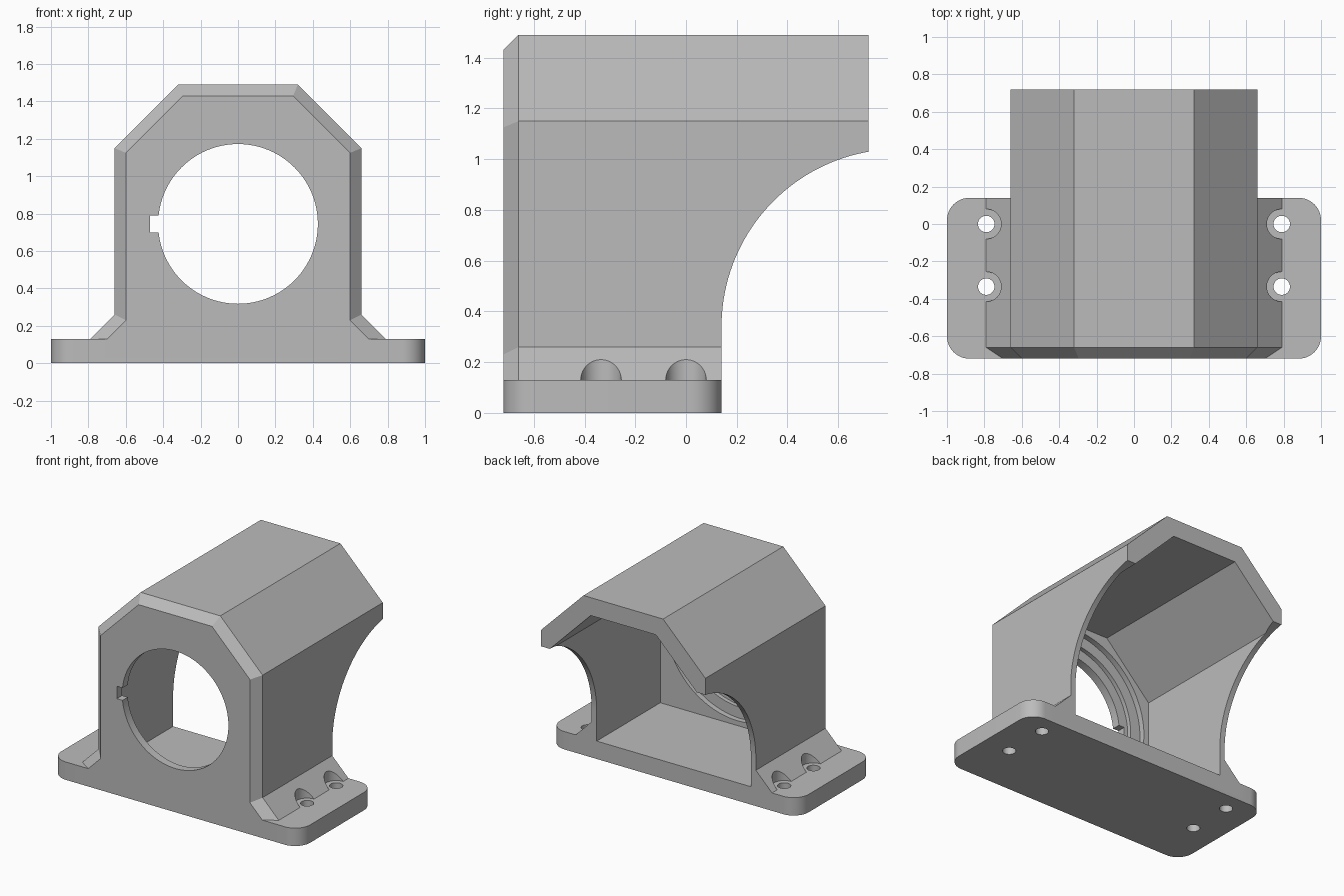
import bpy, bmesh, math
from mathutils import Matrix

cube = bpy.data.objects.get("Cube")
if cube:
    bpy.data.objects.remove(cube, do_unlink=True)

grey = bpy.data.materials.new("plain grey")
grey.use_nodes = True
colour = (0.5, 0.5, 0.5, 1)
grey.diffuse_color = colour
grey.node_tree.nodes["Principled BSDF"].inputs["Base Color"].default_value = colour


def loft(name, rings):
    """Closed solid through matching rings of 3D points."""
    bm = bmesh.new()
    loops = [[bm.verts.new(p) for p in ring] for ring in rings]
    n = len(loops[0])
    bm.faces.new(loops[0])
    bm.faces.new(loops[-1])
    for a, b in zip(loops, loops[1:]):
        for i in range(n):
            j = (i + 1) % n
            bm.faces.new((a[i], a[j], b[j], b[i]))
    bmesh.ops.recalc_face_normals(bm, faces=bm.faces)
    mesh = bpy.data.meshes.new(name)
    bm.to_mesh(mesh)
    bm.free()
    mesh.materials.append(grey)
    obj = bpy.data.objects.new(name, mesh)
    bpy.context.collection.objects.link(obj)
    return obj


def section(half, y):
    """Mirror a half profile of (x, z) points into a ring at depth y."""
    return [(x, y, z) for x, z in half] + [(-x, y, z) for x, z in reversed(half)]


def arc(cx, cy, r, start, end, steps):
    return [(cx + r * math.cos(math.radians(start + (end - start) * i / steps)),
             cy + r * math.sin(math.radians(start + (end - start) * i / steps)))
            for i in range(steps + 1)]


def disc(cx, cy, r, steps):
    return arc(cx, cy, r, 0, 360, steps)[:-1]


def bore(name, r, y0, y1):
    ring = disc(0, AXIS, r, 96)
    return loft(name, [[(x, y, z) for x, z in ring] for y in (y0, y1)])


def post(name, x, y, r, z0, z1):
    ring = disc(x, y, r, 40)
    return loft(name, [[(a, b, z) for a, b in ring] for z in (z0, z1)])


def combine(target, tool, operation):
    mod = target.modifiers.new("combine", 'BOOLEAN')
    mod.operation = operation
    mod.solver = 'EXACT'
    mod.object = tool
    bpy.context.view_layer.objects.active = target
    bpy.ops.object.modifier_apply(modifier=mod.name)
    bpy.data.objects.remove(tool, do_unlink=True)


FRONT, BASE_BACK, BACK = -0.72, 0.14, 0.72
BASE_TOP, AXIS = 0.13, 0.745

# Housing with chamfered front edge and flared foot
outer = [(0.79, 0.03), (0.79, BASE_TOP), (0.66, 0.26), (0.66, 1.15), (0.32, 1.49)]
inset = [(0.70, 0.03), (0.70, BASE_TOP), (0.60, 0.23), (0.60, 1.125), (0.295, 1.43)]
housing = loft("bearing_housing", [section(inset, FRONT),
                                   section(outer, FRONT + 0.06),
                                   section(outer, BACK)])

# Curved relief under the rear overhang
relief = [(BASE_BACK, -0.1)] + arc(0.84, 0.34, 0.70, 180, 90, 40) + [(0.84, -0.1)]
combine(housing, loft("rear_relief", [[(x, y, z) for y, z in relief] for x in (-1.2, 1.2)]),
        'DIFFERENCE')

# Base plate with rounded corners
r = 0.12
plan = []
for cx, cy, start in ((1 - r, BASE_BACK - r, 0), (r - 1, BASE_BACK - r, 90),
                      (r - 1, FRONT + r, 180), (1 - r, FRONT + r, 270)):
    plan += arc(cx, cy, r, start, start + 90, 12)
base = loft("base_plate", [[(x, y, z) for x, y in plan] for z in (0, BASE_TOP)])
combine(housing, base, 'UNION')

# Hollow interior, open at the rear
inner = [(0.62, BASE_TOP), (0.62, 1.0), (0.262, 1.36)]
combine(housing, loft("cavity", [section(inner, -0.59), section(inner, 0.9)]), 'DIFFERENCE')

# Front opening with two stepped seats behind it
combine(housing, bore("outer_seat", 0.58, -0.63, -0.5), 'DIFFERENCE')
combine(housing, bore("inner_seat", 0.50, -0.66, -0.5), 'DIFFERENCE')
combine(housing, bore("opening", 0.427, -0.9, -0.45), 'DIFFERENCE')

# Key slot beside the opening
slot = [(-0.47, 0.70), (-0.3, 0.70), (-0.3, 0.79), (-0.47, 0.79)]
combine(housing, loft("key_slot", [[(x, y, z) for x, z in slot] for y in (-0.9, -0.5)]),
        'DIFFERENCE')

# Mounting holes and washer clearances
for side in (-1, 1):
    for y in (0.0, -0.335):
        combine(housing, post("clearance", side * 0.79, y, 0.08, BASE_TOP, 0.4), 'DIFFERENCE')
        combine(housing, post("screw_hole", side * 0.79, y, 0.044, -0.1, 0.3), 'DIFFERENCE')

bpy.ops.object.select_all(action='DESELECT')
housing.select_set(True)
bpy.context.view_layer.objects.active = housing
bpy.ops.object.shade_smooth_by_angle(angle=math.radians(25))
